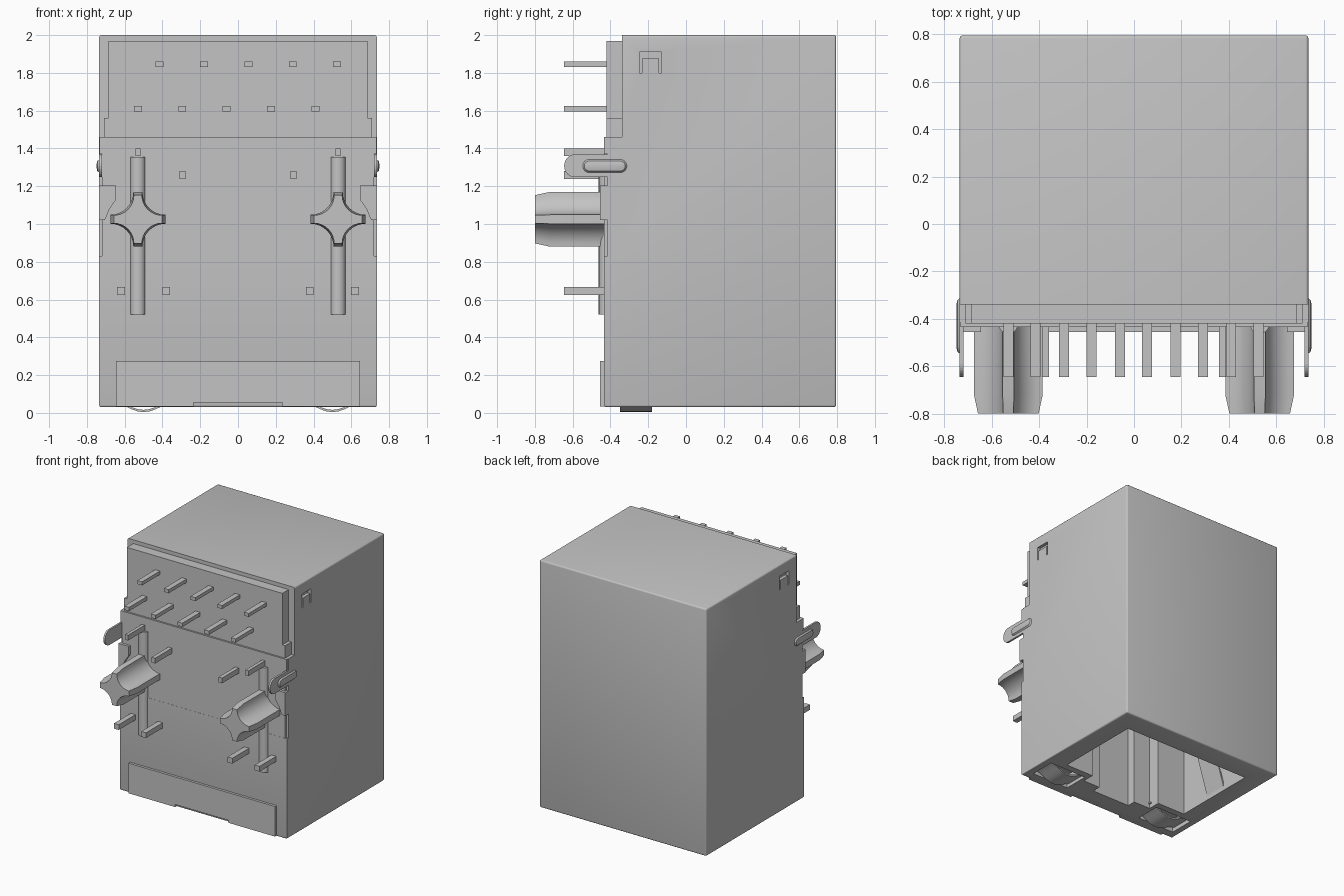
import bpy
import bmesh
from math import sin, cos, pi
from mathutils import Vector

if "Cube" in bpy.data.objects:
    bpy.data.objects.remove(bpy.data.objects["Cube"], do_unlink=True)

grey = bpy.data.materials.new("plain_grey")
grey.use_nodes = True
colour = (0.55, 0.55, 0.55, 1)
grey.diffuse_color = colour
grey.node_tree.nodes["Principled BSDF"].inputs["Base Color"].default_value = colour


def finish(name, bm):
    bmesh.ops.recalc_face_normals(bm, faces=bm.faces[:])
    mesh = bpy.data.meshes.new(name)
    bm.to_mesh(mesh)
    bm.free()
    mesh.materials.append(grey)
    obj = bpy.data.objects.new(name, mesh)
    bpy.context.collection.objects.link(obj)
    return obj


def loft(name, rings):
    """Skin closed rings of 3D points and cap both ends."""
    bm = bmesh.new()
    rows = [[bm.verts.new(p) for p in ring] for ring in rings]
    n = len(rows[0])
    for a, b in zip(rows, rows[1:]):
        for i in range(n):
            j = (i + 1) % n
            bm.faces.new((a[i], a[j], b[j], b[i]))
    bm.faces.new(rows[0])
    bm.faces.new(rows[-1])
    return finish(name, bm)


def prism(name, points, axis, lo, hi):
    """Extrude a 2D outline along the named axis."""
    place = {"x": lambda p, d: (d, p[0], p[1]),
             "y": lambda p, d: (p[0], d, p[1]),
             "z": lambda p, d: (p[0], p[1], d)}[axis]
    return loft(name, [[place(p, d) for p in points] for d in (lo, hi)])


def box(name, x0, x1, y0, y1, z0, z1):
    return prism(name, [(x0, y0), (x1, y0), (x1, y1), (x0, y1)], "z", z0, z1)


def apply(obj, mod):
    bpy.context.view_layer.objects.active = obj
    bpy.ops.object.modifier_apply(modifier=mod.name)


def cut(obj, cutter):
    mod = obj.modifiers.new("cut", "BOOLEAN")
    mod.operation = "DIFFERENCE"
    mod.solver = "EXACT"
    mod.object = cutter
    apply(obj, mod)
    bpy.data.objects.remove(cutter, do_unlink=True)


def smooth(obj):
    bpy.ops.object.select_all(action="DESELECT")
    obj.select_set(True)
    bpy.context.view_layer.objects.active = obj
    bpy.ops.object.shade_smooth_by_angle(angle=0.6)


# Shield housing: stepped side profile with rounded rear and top edges
side = [(0.795, 0.03), (0.795, 2), (-0.34, 2), (-0.34, 1.46),
        (-0.415, 1.46), (-0.415, 0.83), (-0.435, 0.83), (-0.435, 0.03)]
housing = prism("shield_housing", side, "x", -0.735, 0.735)
bm = bmesh.new()
bm.from_mesh(housing.data)
edges = [e for e in bm.edges
         if all(v.co.y > 0.7 for v in e.verts)
         or all(v.co.z > 1.99 for v in e.verts)
         and abs(e.verts[0].co.y - e.verts[1].co.y) > 0.1
         or all(v.co.z < 0.04 for v in e.verts)]
bmesh.ops.bevel(bm, geom=edges, offset=0.012, segments=3, profile=0.5, affect="EDGES")
bm.to_mesh(housing.data)
bm.free()

# Plug opening with its latch notches
cut(housing, box("cutter", -0.57, 0.57, -0.10, 0.61, -0.1, 1.35))
cut(housing, box("cutter", -0.32, 0.32, -0.20, 0.1, -0.1, 1.1))
cut(housing, box("cutter", -0.17, 0.17, -0.27, 0.1, -0.1, 0.9))

for s in (-1, 1):
    # Underside windows
    x0, x1 = sorted((s * 0.35, s * 0.68))
    cut(housing, box("cutter", x0, x1, -0.36, -0.155, -0.1, 0.14))
    # Hook slots in the side walls
    x0, x1 = sorted((s * 0.71, s * 0.8))
    hook = [(-0.245, 1.80), (-0.245, 1.91), (-0.13, 1.91), (-0.13, 1.80),
            (-0.142, 1.80), (-0.142, 1.875), (-0.233, 1.875), (-0.233, 1.80)]
    cut(housing, prism("cutter", hook, "x", x0, x1))
smooth(housing)

# Front insert
upper = [(0.71, 1.44), (0.71, 1.56), (0.685, 1.56), (0.685, 1.97)]
prism("upper_insert", upper + [(-x, z) for x, z in reversed(upper)], "y", -0.42, -0.30)
lower = [(0.732, 0.04), (0.732, 0.83), (0.72, 0.83), (0.72, 1.37), (0.732, 1.37), (0.732, 1.46)]
prism("front_panel", lower + [(-x, z) for x, z in reversed(lower)], "y", -0.434, -0.39)
sill = [(0.645, 0.035), (0.645, 0.275), (-0.645, 0.275), (-0.645, 0.035),
        (-0.235, 0.035), (-0.235, 0.055), (0.235, 0.055), (0.235, 0.035)]
prism("lower_plate", sill, "y", -0.455, -0.42)

# Contact pins
pins = [(-0.415 + 0.235 * i, 1.845, 0.021, 0.014) for i in range(5)]
pins += [(-0.53 + 0.235 * i, 1.61, 0.021, 0.015) for i in range(5)]
for s in (-1, 1):
    pins += [(s * 0.53, 1.38, 0.013, 0.021), (s * 0.295, 1.26, 0.016, 0.021),
             (s * 0.62, 0.645, 0.021, 0.021), (s * 0.38, 0.645, 0.021, 0.021)]
for x, z, w, h in pins:
    box("contact_pin", x - w, x + w, -0.645, -0.40, z - h, z + h)


def star(size):
    """Four-armed outline with hollow sides and blunt tips."""
    tip, half = 0.145 * size, 0.024 * size
    pts = []
    for k in range(4):
        c, d = round(cos(k * pi / 2)), round(sin(k * pi / 2))
        for i in range(9):
            t = i / 8 * pi / 2
            r = tip - half
            u, v = tip - r * sin(t), tip - r * cos(t)
            pts.append((u * c - v * d, u * d + v * c))
    return pts


for s in (-1, 1):
    # Locating post and its backing rib
    rings = [[(s * 0.53 + x, y, 1.025 + z) for x, z in star(f)]
             for y, f in ((-0.80, 0.88), (-0.72, 1), (-0.40, 1))]
    smooth(loft("locating_post", rings))
    circle = [(s * 0.53 + 0.04 * cos(a * pi / 10), -0.425 + 0.037 * sin(a * pi / 10))
              for a in range(20)]
    smooth(prism("post_rib", circle, "z", 0.52, 1.355))

    # Ground tab with rounded tip and raised bead
    x0, x1 = sorted((s * 0.72, s * 0.735))
    tip = [(-0.59 - 0.055 * cos(a * pi / 12), 1.308 + 0.06 * sin(a * pi / 12))
           for a in range(-6, 7)]
    prism("ground_tab", [(-0.38, 1.248)] + tip + [(-0.38, 1.368)], "x", x0, x1)
    rings = []
    for depth, grow in ((0.72, 1), (0.735, 1), (0.745, 0.75), (0.748, 0.35)):
        ring = []
        for a in range(20):
            t = 2 * pi * (a + 0.5) / 20
            end = 0.082 if cos(t) > 0 else -0.082
            ring.append((s * depth, -0.43 + end + 0.035 * grow * cos(t),
                         1.307 + 0.035 * grow * sin(t)))
        rings.append(ring)
    smooth(loft("tab_bead", rings))

    # Folded retaining lug
    lug = [(0.735, 1.205), (0.645, 1.205), (0.645, 1.13), (0.68, 1.08),
           (0.705, 1.02), (0.735, 1.02)]
    prism("retaining_lug", [(s * x, z) for x, z in lug], "y", -0.455, -0.41)

    # Bowed grounding spring under each window
    outer = [(s * (0.5 + 0.19 * t / 6), 0.004 + 0.06 * (1 - cos(t / 6 * pi)) / 2)
             for t in range(-6, 7)]
    inner = [(x, z + 0.012) for x, z in reversed(outer)]
    smooth(prism("window_spring", outer + inner, "y", -0.35, -0.18))

    # Slanted spring inside the opening
    blade = [(0.575, 0.05), (0.42, 0.55), (0.432, 0.555), (0.587, 0.05)]
    prism("inner_spring", [(s * x, z) for x, z in blade], "y", 0.17, 0.36)
